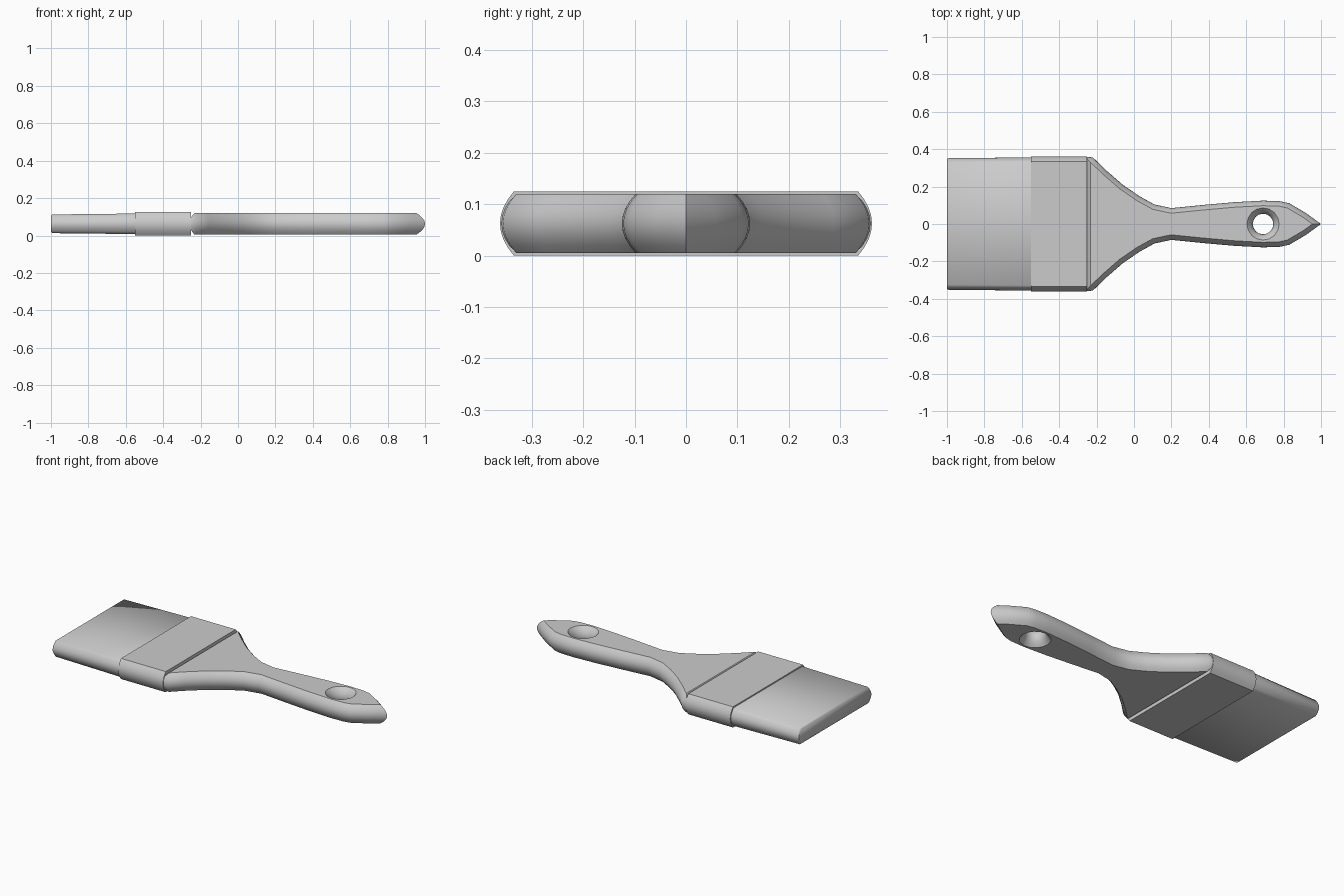
import bpy, bmesh, math
from mathutils import Vector

cube = bpy.data.objects.get("Cube")
if cube:
    bpy.data.objects.remove(cube)

grey = bpy.data.materials.new("plain grey")
grey.use_nodes = True
grey.diffuse_color = (0.6, 0.6, 0.6, 1)
grey.node_tree.nodes["Principled BSDF"].inputs["Base Color"].default_value = (0.6, 0.6, 0.6, 1)

MID = 0.0625       # centre height of the brush
STEPS = 8          # segments of each rounded side
BULGE = 0.027      # how far rounded sides swell
LEVELS = [2 * i / STEPS - 1 for i in range(STEPS + 1)]


def finish(bm, name, angle):
    bmesh.ops.recalc_face_normals(bm, faces=bm.faces)
    mesh = bpy.data.meshes.new(name)
    bm.to_mesh(mesh)
    bm.free()
    obj = bpy.data.objects.new(name, mesh)
    bpy.context.collection.objects.link(obj)
    mesh.materials.append(grey)
    bpy.ops.object.select_all(action='DESELECT')
    obj.select_set(True)
    bpy.context.view_layer.objects.active = obj
    bpy.ops.object.shade_smooth_by_angle(angle=math.radians(angle))
    return obj


def bridge(bm, a, b):
    for i in range(len(a)):
        j = (i + 1) % len(a)
        bm.faces.new((a[i], a[j], b[j], b[i]))


def loft(name, sections, angle):
    """Flat bar with swollen sides; sections are (x, half width, half height)."""
    bm = bmesh.new()
    rings = []
    for x, w, h in sections:
        side = [(w - BULGE * u * u, h * u) for u in LEVELS]
        ring = side + [(-y, -z) for y, z in side]
        rings.append([bm.verts.new((x, y, MID + z)) for y, z in ring])
    for a, b in zip(rings, rings[1:]):
        bridge(bm, a, b)
    bm.faces.new(rings[0])
    bm.faces.new(rings[-1])
    return finish(bm, name, angle)


def inset(points, d):
    """Move a counter-clockwise outline inward with mitred corners."""
    result = []
    for i, p in enumerate(points):
        e1 = (p - points[i - 1]).normalized()
        e2 = (points[(i + 1) % len(points)] - p).normalized()
        n1, n2 = Vector((-e1.y, e1.x)), Vector((-e2.y, e2.x))
        result.append(p + (n1 + n2) * d / (1 + n1.dot(n2)))
    return result


# Bristles and ferrule
loft("bristles", [(-1, 0.348, 0.043), (-0.992, 0.352, 0.05), (-0.54, 0.356, 0.055)], 58)
loft("ferrule", [(-0.55, 0.362, MID), (-0.25, 0.362, MID)], 30)

# Handle: half outline mirrored, swollen edge, flared hanging hole
half = [(-0.26, 0.36), (-0.22, 0.356), (-0.15, 0.288), (-0.06, 0.21), (0.03, 0.148),
        (0.11, 0.104), (0.2, 0.085), (0.37, 0.102), (0.54, 0.117), (0.69, 0.125),
        (0.78, 0.122), (0.83, 0.111), (0.92, 0.058)]
outline = [Vector((x, -y)) for x, y in half] + [Vector((1, 0))]
outline += [Vector((x, y)) for x, y in reversed(half)]

bm = bmesh.new()
outer, hole = [], []
for u in LEVELS:
    z = MID + 0.0575 * u
    outer.append([bm.verts.new((p.x, p.y, z)) for p in inset(outline, BULGE * u * u)])
    r = 0.055 + 0.031 * u * u
    hole.append([bm.verts.new((0.69 + r * math.cos(k * math.tau / 16),
                               r * math.sin(k * math.tau / 16), z)) for k in range(16)])
for rings in (outer, hole):
    for a, b in zip(rings, rings[1:]):
        bridge(bm, a, b)
# Flat faces around the hole
for level in (0, -1):
    rim = []
    for ring in (outer[level], hole[level]):
        rim += [bm.edges.get((ring[i - 1], ring[i])) for i in range(len(ring))]
    bmesh.ops.triangle_fill(bm, edges=rim, use_beauty=True)
finish(bm, "handle", 46)
